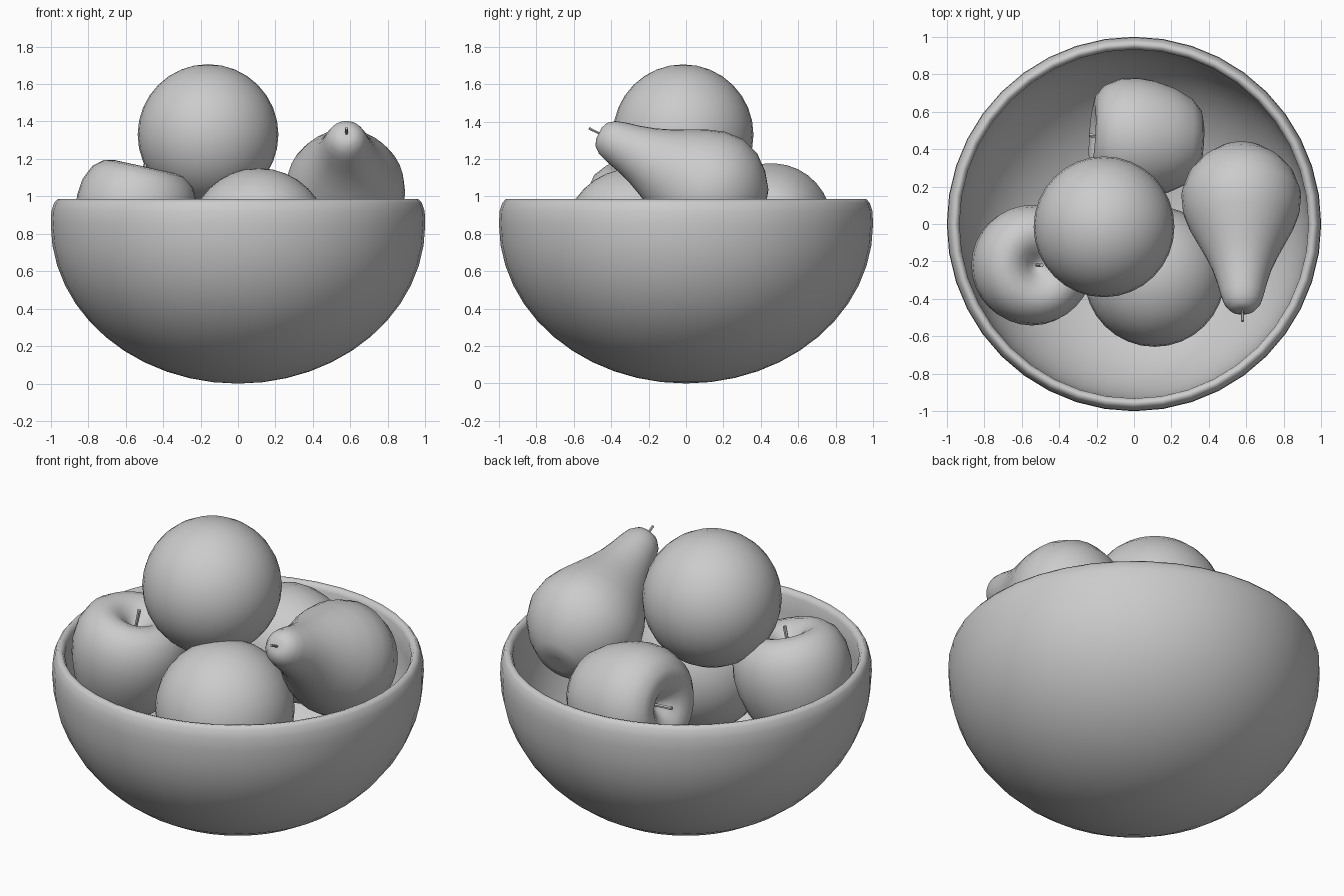
import bpy, bmesh, math
from mathutils import Vector

if "Cube" in bpy.data.objects:
    bpy.data.objects.remove(bpy.data.objects["Cube"])


def finish(obj, loc, axis=(0, 0, 1)):
    obj.location = loc
    obj.rotation_mode = 'QUATERNION'
    obj.rotation_quaternion = Vector((0, 0, 1)).rotation_difference(Vector(axis).normalized())
    for p in obj.data.polygons:
        p.use_smooth = True
    return obj


def lathe(name, profile, loc, axis=(0, 0, 1), segs=32):
    # spin a (radius, height) profile; radius 0 becomes a pole
    bm = bmesh.new()
    rings = []
    for r, z in profile:
        n = 1 if r == 0 else segs
        rings.append([bm.verts.new((r * math.cos(2 * math.pi * i / segs),
                                    r * math.sin(2 * math.pi * i / segs), z)) for i in range(n)])
    for a, b in zip(rings, rings[1:]):
        for i in range(segs):
            j = (i + 1) % segs
            quad = [a[i % len(a)], a[j % len(a)], b[j % len(b)], b[i % len(b)]]
            bm.faces.new(list(dict.fromkeys(quad)))
    bmesh.ops.recalc_face_normals(bm, faces=bm.faces)
    mesh = bpy.data.meshes.new(name)
    bm.to_mesh(mesh)
    bm.free()
    obj = bpy.data.objects.new(name, mesh)
    bpy.context.collection.objects.link(obj)
    return finish(obj, loc, axis)


def stem(name, base, axis, length, r=0.011):
    lathe(name, [(0, 0), (r * 0.8, 0), (r, length), (0, length)], base, axis, 6)
    bpy.data.objects[name].data.shade_flat()


def along(loc, axis, d):
    return Vector(loc) + Vector(axis).normalized() * d


# Bowl: squashed half sphere outside, rounded rim, thin inner wall
outer = [(math.sin(t), 0.85 - 0.85 * math.cos(t)) for t in (math.pi / 2 * i / 12 for i in range(13))]
outer[0] = (0, 0)
rim = [(0.997, 0.92), (0.982, 0.965), (0.965, 0.985), (0.945, 0.98), (0.932, 0.955)]
inner = [(0.93 * math.sin(t), 0.85 - 0.785 * math.cos(t)) for t in (math.pi / 2 * i / 12 for i in range(12, -1, -1))]
inner[-1] = (0, 0.065)
lathe("bowl", outer + rim + inner, (0, 0, 0), segs=40)

# Oranges
for name, loc in (("orange_top", (-0.16, -0.015, 1.33)), ("orange_front", (0.11, -0.28, 0.775))):
    bpy.ops.mesh.primitive_uv_sphere_add(segments=32, ring_count=16, radius=0.376)
    bpy.context.object.name = name
    finish(bpy.context.object, loc)

# Apples with a dimple at both ends and a stem
apple = [(0, -0.25), (0.05, -0.27), (0.11, -0.295), (0.17, -0.28), (0.23, -0.225), (0.28, -0.13),
         (0.312, -0.02), (0.322, 0.07), (0.312, 0.16), (0.275, 0.24), (0.22, 0.285), (0.165, 0.295),
         (0.11, 0.275), (0.06, 0.235), (0.025, 0.2), (0, 0.19)]
for side, loc, axis in (("left", (-0.56, -0.22, 0.87), (0.22, 0, 1)),
                        ("back", (0.07, 0.455, 0.85), (-1, 0.06, 0.1))):
    lathe("apple_" + side, apple, loc, axis)
    stem("apple_stem_" + side, along(loc, axis, 0.18), axis, 0.13)

# Pear lying on its side, neck pointing forward and up
pear = [(0, 0.02), (0.06, 0.0), (0.14, 0.025), (0.22, 0.085), (0.285, 0.165), (0.32, 0.27),
        (0.312, 0.37), (0.28, 0.46), (0.235, 0.55), (0.195, 0.63), (0.16, 0.71), (0.135, 0.79),
        (0.115, 0.87), (0.098, 0.92), (0.07, 0.955), (0.035, 0.97), (0, 0.965)]
base, lean = (0.57, 0.40, 0.90), (0.01, -0.89, 0.45)
lathe("pear", pear, base, lean)
stem("pear_stem", along(base, lean, 0.95), lean, 0.08, 0.008)
